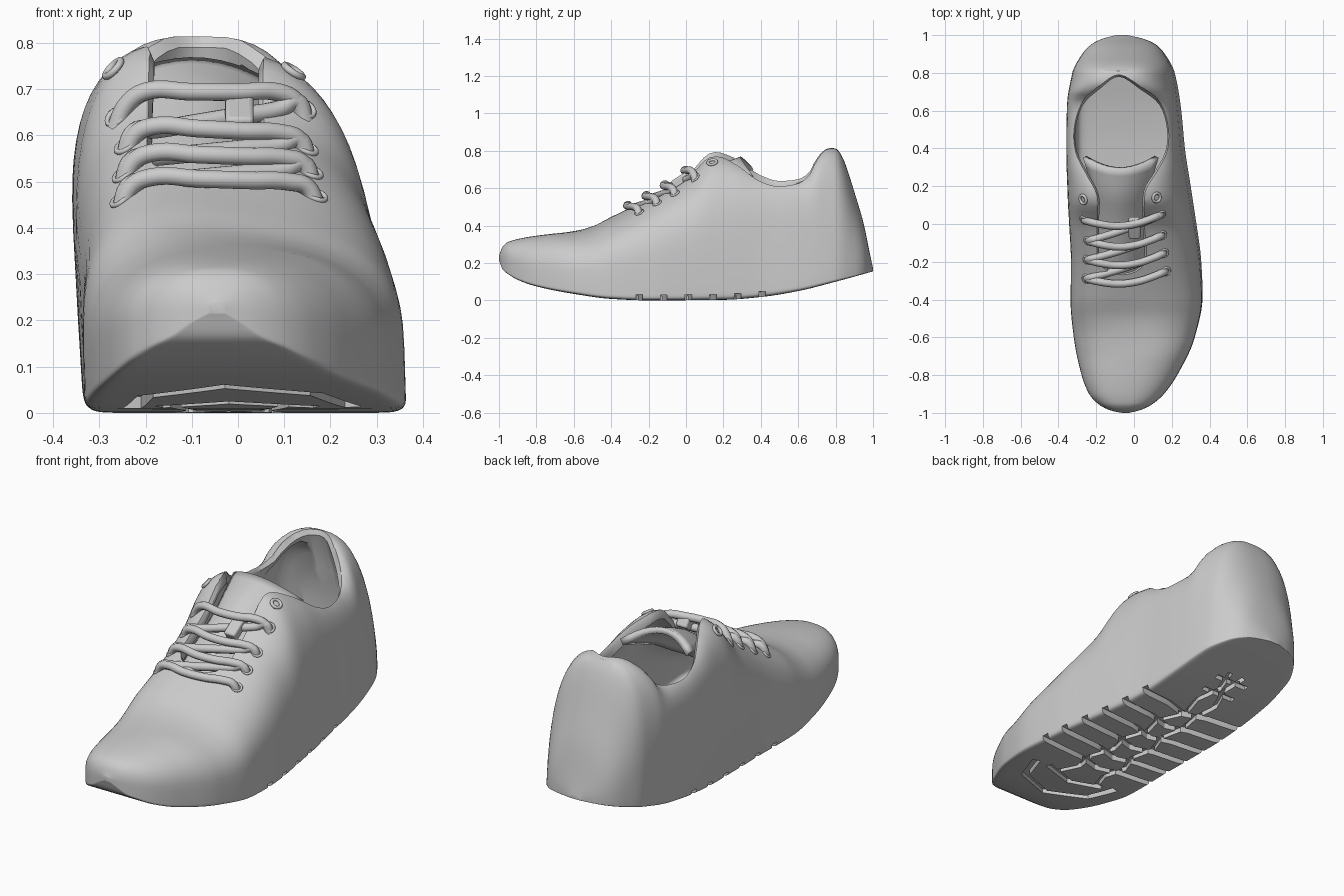
import bpy, bmesh, math
from mathutils import Vector

cube = bpy.data.objects.get("Cube")
if cube:
    bpy.data.objects.remove(cube, do_unlink=True)

grey = bpy.data.materials.new("light grey")
grey.use_nodes = True
GREY = (0.6, 0.6, 0.6, 1)
grey.diffuse_color = GREY
grey.node_tree.nodes["Principled BSDF"].inputs["Base Color"].default_value = GREY


def profile(*pts):
    """Monotone smooth curve through (y, value) pairs."""
    d = [(b[1] - a[1]) / (b[0] - a[0]) for a, b in zip(pts, pts[1:])]
    m = [d[0]] + [2 * a * b / (a + b) if a * b > 0 else 0 for a, b in zip(d, d[1:])] + [d[-1]]

    def value(y):
        y = min(max(y, pts[0][0]), pts[-1][0])
        i = 0
        while i < len(pts) - 2 and y > pts[i + 1][0]:
            i += 1
        (y0, a), (y1, b) = pts[i], pts[i + 1]
        h = y1 - y0
        t = (y - y0) / h
        return ((2*t**3 - 3*t**2 + 1) * a + (t**3 - 2*t**2 + t) * h * m[i]
                + (3*t**2 - 2*t**3) * b + (t**3 - t**2) * h * m[i + 1])
    return value


# Shape of the shoe along its length
x_left = profile((-1, -.065), (-.99, -.115), (-.98, -.145), (-.95, -.195), (-.9, -.24), (-.8, -.28),
                 (-.6, -.322), (-.4, -.34), (-.2, -.338), (0, -.345), (.4, -.352), (.6, -.35),
                 (.8, -.327), (.9, -.278), (.95, -.232), (.98, -.175), (1, -.1))
x_right = profile((-1, -.03), (-.99, .015), (-.98, .045), (-.95, .1), (-.9, .155), (-.8, .225), (-.6, .317),
                  (-.4, .355), (-.2, .343), (0, .315), (.2, .285), (.4, .255), (.6, .237), (.8, .207),
                  (.9, .157), (.95, .11), (.98, .045), (1, -.04))
z_low = profile((-1, .215), (-.98, .165), (-.95, .14), (-.9, .11), (-.8, .075), (-.6, .035), (-.4, .008),
                (-.2, 0), (.2, .003), (.4, .018), (.6, .05), (.8, .1), (1, .155))
z_top = profile((-1, .24), (-.98, .287), (-.95, .313), (-.85, .338), (-.6, .372), (-.5, .397),
                (-.4, .445), (-.3, .493), (-.2, .545), (-.1, .6), (0, .662), (.07, .737), (.12, .785),
                (.17, .795), (.25, .775), (.4, .7), (.5, .672), (.6, .668), (.65, .688), (.69, .755),
                (.72, .795), (.76, .816), (.8, .813), (.83, .78), (.85, .735), (.9, .58), (.95, .41),
                (.98, .265), (1, .172))
roundness = profile((-1, 2.4), (-.6, 2.5), (-.4, 2.9), (.15, 3), (.5, 5), (.62, 5), (.75, 3), (.85, 2.5),
                    (.92, 2.2), (1, 2.2))
widest = profile((-1, .35), (-.5, .3), (0, .28), (.4, .28), (.8, .12), (1, .1))
lean = profile((-.5, .02), (0, .06), (.6, .06), (.9, .04))
tilt = profile((-.7, 0), (-.35, .14), (.15, .12), (.5, .04), (.7, 0))


def section(y):
    a, b, lo, hi = x_left(y), x_right(y), z_low(y), z_top(y)
    return (a + b) / 2, (b - a) / 2, lo, lo + (hi - lo) * widest(y), hi, roundness(y)


def surface(x, y):
    """Height of the upper at a point in plan."""
    c, w, lo, mid, hi, n = section(y)
    z = hi
    for _ in range(4):
        u = min(abs(x + lean(y) * (z - .3) - c) / w, .98)
        s = (1 - u ** n) ** (1 / n)
        z = mid + (hi - mid) * s
    return z - tilt(y) * (x + .07) * s


def new_object(name, bm):
    bmesh.ops.recalc_face_normals(bm, faces=bm.faces)
    me = bpy.data.meshes.new(name)
    bm.to_mesh(me)
    bm.free()
    me.materials.append(grey)
    ob = bpy.data.objects.new(name, me)
    bpy.context.collection.objects.link(ob)
    return ob


def activate(ob):
    bpy.ops.object.select_all(action='DESELECT')
    ob.select_set(True)
    bpy.context.view_layer.objects.active = ob


def smooth(ob, degrees=35):
    activate(ob)
    bpy.ops.object.shade_smooth_by_angle(angle=math.radians(degrees))


def loft(name, rings):
    """Skin closed rings and cap both ends."""
    bm = bmesh.new()
    vs = [[bm.verts.new(p) for p in r] for r in rings]
    for a, b in zip(vs, vs[1:]):
        for i in range(len(a)):
            j = (i + 1) % len(a)
            bm.faces.new((a[i], a[j], b[j], b[i]))
    bm.faces.new(vs[0])
    bm.faces.new(vs[-1])
    return new_object(name, bm)


def subtract(ob, cutter):
    cutter.hide_render = True
    mod = ob.modifiers.new("cut", 'BOOLEAN')
    mod.operation = 'DIFFERENCE'
    mod.solver = 'EXACT'
    mod.object = cutter
    activate(ob)
    bpy.ops.object.modifier_apply(modifier=mod.name)
    bpy.data.objects.remove(cutter, do_unlink=True)


def power(v, e):
    return math.copysign(abs(v) ** e, v) if abs(v) > 1e-9 else 0


def cross_section(y, wall=0, sole=0, count=64):
    """Ring across the shoe; wall and sole thickness give the inside."""
    c, w, lo, mid, hi, n = section(y)
    if wall:
        w = min(w, section(y * 1.07)[1]) - wall
        hi = min(hi, z_top(y * 1.07)) - wall * 1.2
        lo += sole
        mid = max(mid, lo + .3 * (hi - lo))
    ring = []
    for k in range(count):
        t = 2 * math.pi * k / count
        e = 2 / n if math.sin(t) >= 0 else (.25 if wall else .1)
        s = power(math.sin(t), e)
        z = mid + s * ((hi - mid) if s >= 0 else (mid - lo))
        x = c + w * power(math.cos(t), e) - lean(y) * (z - .3)
        ring.append((x, y, z - tilt(y) * (x + .07) * max(s, 0)))
    return ring


# Shoe body, hollowed for the foot
body = loft("shoe_body", [cross_section(-math.cos(math.pi * i / 100)) for i in range(101)])
subtract(body, loft("foot_cutter", [cross_section(-.8 + 1.65 * i / 60, .04, .12) for i in range(61)]))

# Foot opening with the lacing slot: chamfered rim, undercut behind the heel collar
key = [(-.08, .78), (.03, .715), (.135, .63), (.175, .5), (.165, .38), (.105, .27), (.05, .17), (.045, 0),
       (.05, -.2), (-.06, -.26), (-.175, -.2), (-.185, 0), (-.185, .15), (-.245, .27), (-.3, .38),
       (-.31, .5), (-.27, .63), (-.175, .72)]
key = [Vector(p) for p in key]
outline = []
for i in range(len(key)):
    p0, p1, p2, p3 = (key[(i + k) % len(key)] for k in (-1, 0, 1, 2))
    for t in (0, .25, .5, .75):
        outline.append(.5 * (2*p1 + (p2 - p0)*t + (2*p0 - 5*p1 + 4*p2 - p3)*t*t
                             + (3*p1 - p0 - 3*p2 + p3)*t**3))


def opening(offset, height):
    ring = []
    for i, p in enumerate(outline):
        d = (outline[(i + 1) % len(outline)] - outline[i - 1]).normalized()
        q = p + Vector((-d.y, d.x)) * offset(p)
        ring.append((q.x, q.y, height(p)))
    return ring


def undercut(p):
    return .055 * min(max((p.y - .55) / .18, 0), 1)


subtract(body, loft("opening_cutter", [
    opening(lambda p: .015, lambda p: 1.0),
    opening(lambda p: .015, lambda p: surface(p.x, p.y) + .008),
    opening(lambda p: 0, lambda p: surface(p.x, p.y) - .025),
    opening(undercut, lambda p: min(.6, surface(p.x, p.y) - .05)),
    opening(undercut, lambda p: .31)]))


# Tread grooves that follow the rocker of the sole
def groove(points, width=.036, depth=.03):
    pts = [Vector(p) for p in points]
    cross = []
    for i, p in enumerate(pts):
        d = (pts[min(i + 1, len(pts) - 1)] - pts[max(i - 1, 0)]).normalized()
        s = Vector((-d.y, d.x)) * width / 2
        a, b = p - s, p + s
        top = z_low(p.y) + depth
        cross.append([(a.x, a.y, -.06), (b.x, b.y, -.06), (b.x, b.y, top), (a.x, a.y, top)])
    subtract(body, loft("groove_cutter", cross))


for k in range(6):
    y = -.27 + .133 * k
    groove([(-.5, y + .03), (-.14, y), (-.02, y - .035), (.1, y), (.5, y + .03)])
for side in (-1, 1):
    groove([(-.02 - .03 * (k > 6) + side * (.105 + .018 * (-1) ** k - .008 * k), -.47 + .12 * k)
            for k in range(11)], .026, .024)
groove([(-.23, -.42), (-.2, -.6), (-.03, -.72), (.17, -.63), (.25, -.45)], .04, .026)
groove([(-.17, -.45), (-.02, -.52), (.17, -.45)], .036, .026)
for y in (.58, .68):
    groove([(-.15, y), (.04, y)], .026, .02)
smooth(body, 32)

# Tongue
bm = bmesh.new()
t_height = profile((-.3, .43), (-.1, .555), (.05, .645), (.15, .71), (.29, .768))
t_width = profile((-.3, .13), (.1, .14), (.2, .165), (.29, .2))
grid = []
for i in range(17):
    y = -.3 + .59 * i / 16
    row = []
    for k in range(13):
        s = k / 6 - 1
        row.append(bm.verts.new((-.07 + s * t_width(y), y + .06 * s * s * (i / 16) ** 4,
                                 t_height(y) - .07 * s * s - .02 * s)))
    grid.append(row)
for a, b in zip(grid, grid[1:]):
    for k in range(12):
        bm.faces.new((a[k], a[k + 1], b[k + 1], b[k]))
tongue = new_object("tongue", bm)
thick = tongue.modifiers.new("thickness", 'SOLIDIFY')
thick.thickness = .03
thick.offset = -1
smooth(tongue, 40)


# Eyelets lying on the upper
def eyelet(name, x, y, major, minor):
    e = .01
    nrm = Vector((surface(x - e, y) - surface(x + e, y), surface(x, y - e) - surface(x, y + e), 2 * e))
    bpy.ops.mesh.primitive_torus_add(
        major_radius=major, minor_radius=minor, major_segments=24, minor_segments=8,
        location=(x, y, surface(x, y) + .002), rotation=nrm.to_track_quat('Z', 'Y').to_euler())
    ob = bpy.context.object
    ob.name = name
    ob.data.materials.append(grey)
    smooth(ob, 60)


left_holes = [(-.255, -.29), (-.25, -.19), (-.245, -.09), (-.265, .02)]
right_holes = [(.17, -.25), (.16, -.155), (.15, -.06), (.145, .05)]
for label, holes, top in (("right", left_holes, (-.27, .13)), ("left", right_holes, (.12, .14))):
    for k, (x, y) in enumerate(holes):
        eyelet(f"{label}_lace_eyelet_{k + 1}", x, y, .021, .006)
    eyelet(f"{label}_top_eyelet", *top, .023, .008)


# Laces running straight across between two bends at the holes
def lace(name, a, b, sag, lift):
    cu = bpy.data.curves.new(name, 'CURVE')
    cu.dimensions = '3D'
    cu.bevel_depth = .02
    cu.bevel_resolution = 3
    cu.resolution_u = 6
    cu.use_fill_caps = True
    ends = [surface(a[0] + (b[0] - a[0]) * t, a[1] + (b[1] - a[1]) * t) + lift for t in (.16, .86)]
    sp = cu.splines.new('BEZIER')
    stops = (0, .06, .16, .4, .65, .86, .95, 1)
    sp.bezier_points.add(len(stops) - 1)
    for t, bp in zip(stops, sp.bezier_points):
        x = a[0] + (b[0] - a[0]) * t
        y = a[1] + (b[1] - a[1]) * t - sag * math.sin(math.pi * t)
        if .1 < t < .9:
            z = ends[0] + (ends[1] - ends[0]) * (t - .16) / .7
        else:
            z = surface(x, y) + (-.025 if t in (0, 1) else .016)
        bp.co = (x, y, z)
        bp.handle_left_type = bp.handle_right_type = 'AUTO'
    ob = bpy.data.objects.new(name, cu)
    bpy.context.collection.objects.link(ob)
    cu.materials.append(grey)
    activate(ob)
    bpy.ops.object.convert(target='MESH')
    smooth(bpy.context.object, 60)


for k in range(4):
    lace(f"lace_bar_{k + 1}", left_holes[k], right_holes[k], .045, .014)
for k in range(3):
    lace(f"lace_diagonal_{k + 1}", left_holes[k], right_holes[k + 1], .01, -.004)

# Lace keeper
bpy.ops.mesh.primitive_cube_add(size=1, location=(.003, -.02, surface(0, -.02) + .008),
                                rotation=(math.radians(33), 0, 0))
keeper = bpy.context.object
keeper.name = "lace_keeper"
keeper.scale = (.062, .115, .05)
bpy.ops.object.transform_apply(location=False, rotation=False, scale=True)
keeper.data.materials.append(grey)
bev = keeper.modifiers.new("soft edges", 'BEVEL')
bev.width = .01
bev.segments = 3
smooth(keeper, 40)
